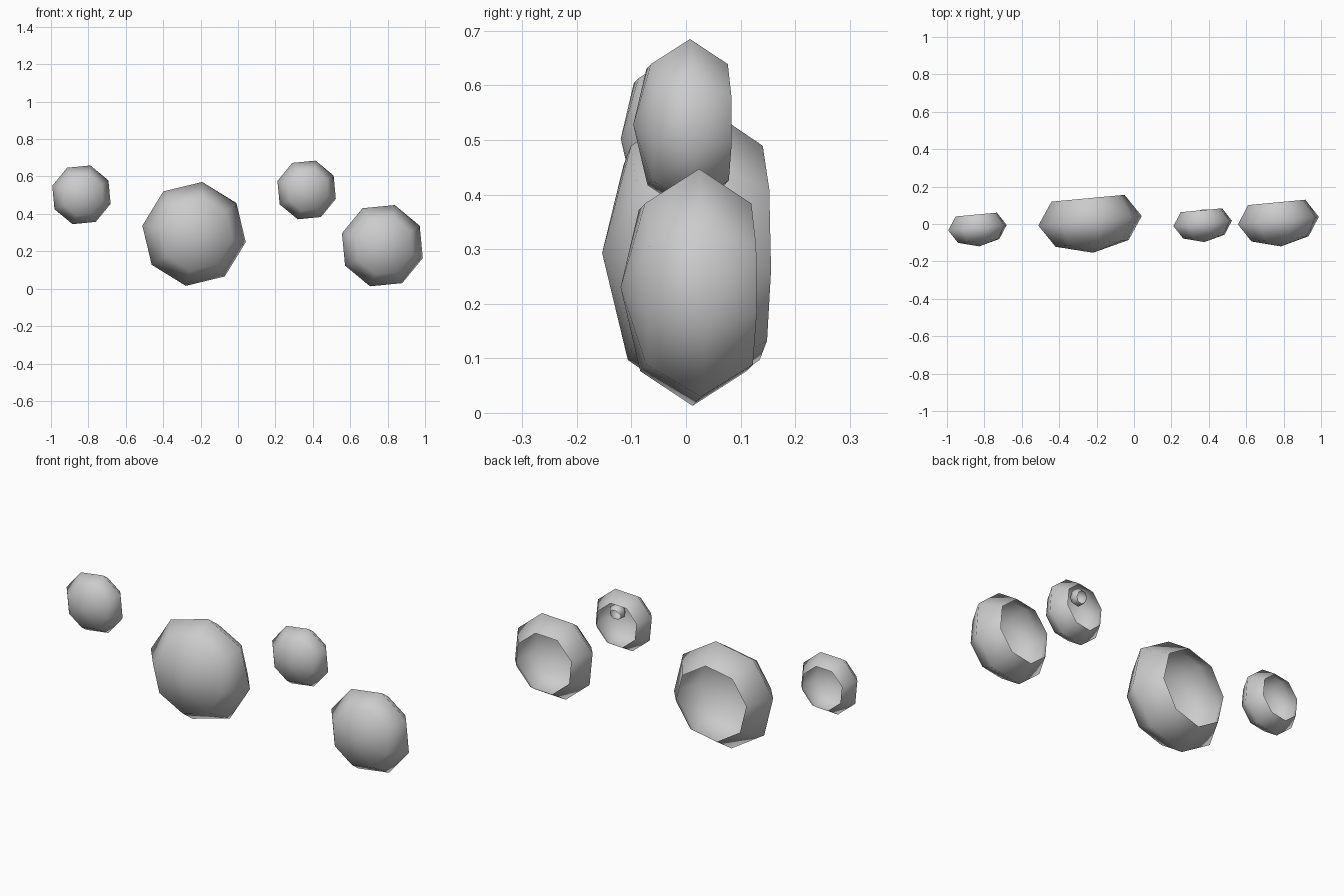
import bpy, bmesh
from math import radians
from mathutils import Matrix

if "Cube" in bpy.data.objects:
    bpy.data.objects.remove(bpy.data.objects["Cube"])


def open_dome(name, loc, r, roll, turn=5.3, tip=0, squash=0.61):
    """Eight-sided flattened sphere, domed to the front and open at the back."""
    bm = bmesh.new()
    bmesh.ops.create_uvsphere(bm, u_segments=8, v_segments=4, radius=1)
    pole = [v for v in bm.verts if v.co.z < -0.9]
    bmesh.ops.delete(bm, geom=pole, context='VERTS')
    m = (Matrix.Translation(loc)
         @ Matrix.Rotation(radians(turn), 4, 'Z')
         @ Matrix.Rotation(radians(90 + tip), 4, 'X')
         @ Matrix.Rotation(radians(roll), 4, 'Z')
         @ Matrix.Diagonal((r, r, r * squash, 1)))
    bm.transform(m)
    for f in bm.faces:
        f.smooth = True
    me = bpy.data.meshes.new(name)
    bm.to_mesh(me)
    bm.free()
    ob = bpy.data.objects.new(name, me)
    bpy.context.collection.objects.link(ob)
    return ob


# Four domes in a row
open_dome("left_small_dome", (-0.837, -0.02, 0.502), 0.164, 28)
open_dome("large_dome", (-0.235, 0.017, 0.293), 0.281, 36)
open_dome("right_small_dome", (0.367, 0.003, 0.528), 0.164, 28)
open_dome("medium_dome", (0.772, 0.018, 0.23), 0.227, 28)

# Tiny cup tucked inside the opening of the right small dome
open_dome("inner_cup", (0.374, 0.045, 0.587), 0.043, 28, tip=-20, squash=0.8)
